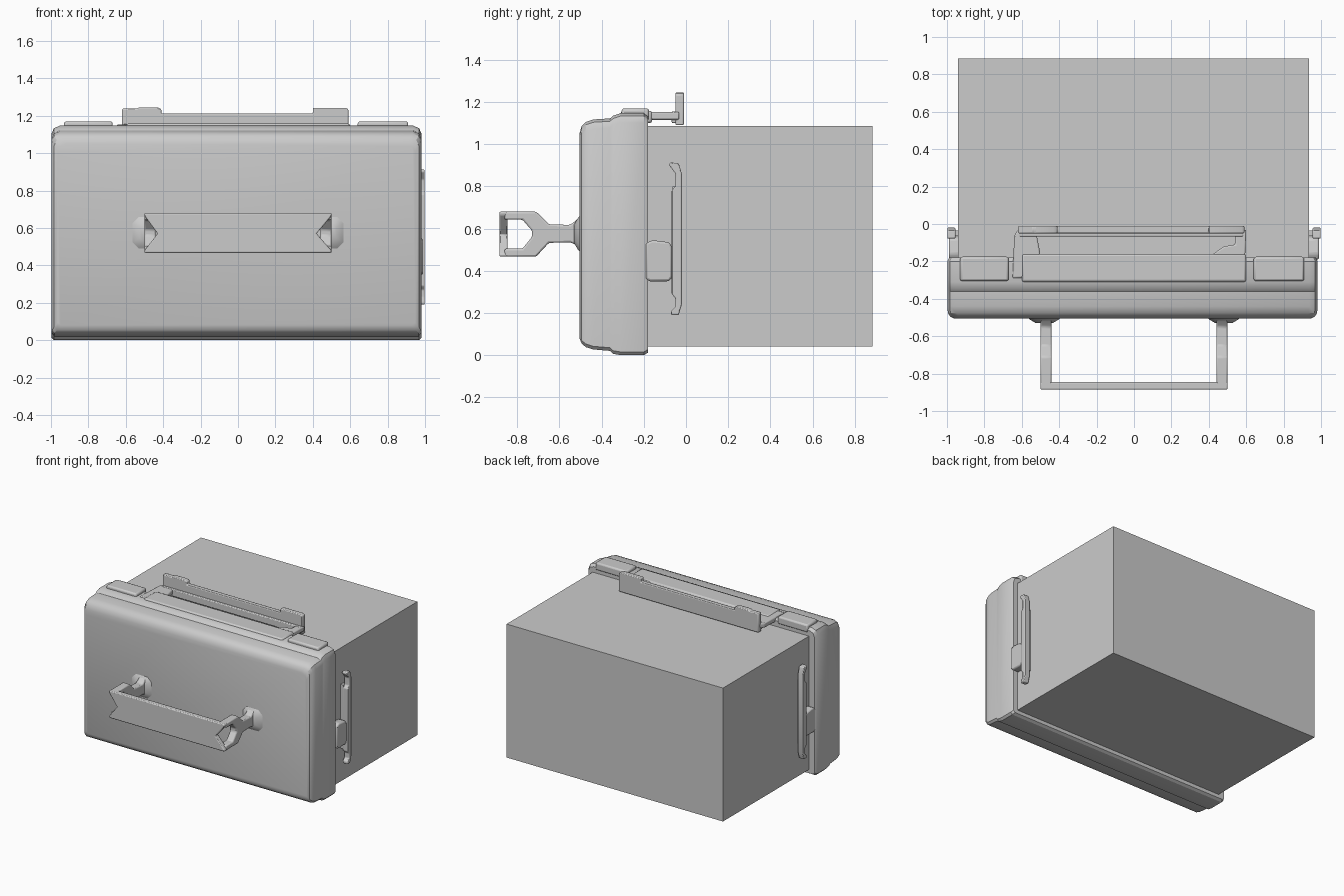
import bpy, bmesh
from mathutils import Vector


def finish(name, bm, bevel=0.0, segments=2):
    bmesh.ops.recalc_face_normals(bm, faces=bm.faces)
    me = bpy.data.meshes.new(name)
    bm.to_mesh(me)
    bm.free()
    ob = bpy.data.objects.new(name, me)
    bpy.context.collection.objects.link(ob)
    if bevel:
        mod = ob.modifiers.new("Bevel", 'BEVEL')
        mod.width, mod.segments = bevel, segments
        mod.limit_method = 'ANGLE'
    bpy.ops.object.select_all(action='DESELECT')
    ob.select_set(True)
    bpy.context.view_layer.objects.active = ob
    bpy.ops.object.shade_smooth_by_angle(angle=0.5)
    return ob


def loft(name, rings, bevel=0.0):
    """Skin a list of equal-length point rings and cap both ends."""
    bm = bmesh.new()
    rows = [[bm.verts.new(p) for p in ring] for ring in rings]
    n = len(rows[0])
    for a, b in zip(rows, rows[1:]):
        for i in range(n):
            j = (i + 1) % n
            bm.faces.new((a[i], a[j], b[j], b[i]))
    bm.faces.new(rows[0])
    bm.faces.new(rows[-1])
    return finish(name, bm, bevel)


def prism(name, pts, axis, lo, hi, bevel=0.0):
    """Extrude a 2D outline along the x, y or z axis."""
    def place(p, t):
        c = list(p)
        c.insert("xyz".index(axis), t)
        return Vector(c)
    return loft(name, [[place(p, t) for p in pts] for t in (lo, hi)], bevel)


def box(name, x, y, z, bevel=0.0):
    pts = [(x[0], y[0]), (x[1], y[0]), (x[1], y[1]), (x[0], y[1])]
    return prism(name, pts, 'z', z[0], z[1], bevel)


# Main body
box("body", (-0.94, 0.935), (-0.25, 0.885), (0.04, 1.085))


# Front lid: stepped, rounded cross-sections running front to back
def lid_ring(y, w, z0, z1, top=0.045, low=0.015):
    c = -0.008
    half = [(w - low, z0), (w, z0 + low), (w, z1 - top),
            (w - top * 0.3, z1 - top * 0.3), (w - top, z1)]
    pts = half + [(-x, z) for x, z in reversed(half)]
    return [Vector((x + c, y, z)) for x, z in pts]


loft("lid", [lid_ring(*r) for r in (
    (-0.505, 0.955, 0.08, 1.05),
    (-0.495, 0.975, 0.055, 1.085),
    (-0.475, 0.987, 0.038, 1.105),
    (-0.44, 0.99, 0.027, 1.117),
    (-0.36, 0.99, 0.02, 1.122),
    (-0.345, 0.99, 0.006, 1.135),
    (-0.31, 0.99, 0.0, 1.147),
    (-0.20, 0.99, 0.0, 1.147),
    (-0.18, 0.98, 0.012, 1.13))])

# Raised pads on top of the lid
for side, x in (("left", (-0.93, -0.67)), ("right", (0.64, 0.91))):
    box(f"lid_pad_{side}", x, (-0.305, -0.175), (1.11, 1.17), 0.012)

# Top latch: base, two arms and the upright plate with raised ends
box("latch_base", (-0.60, 0.60), (-0.31, -0.16), (1.10, 1.158), 0.012)
prism("latch_arm_left", [(-0.65, -0.29), (-0.60, -0.29), (-0.50, -0.16),
                         (-0.52, -0.06), (-0.62, -0.03), (-0.64, -0.06)],
      'z', 1.115, 1.153, 0.008)
prism("latch_arm_right", [(0.59, -0.27), (0.60, -0.03), (0.54, -0.05),
                          (0.54, -0.11), (0.48, -0.12), (0.41, -0.17)],
      'z', 1.115, 1.153, 0.008)
prism("latch_plate", [(-0.62, 1.09), (0.59, 1.09), (0.59, 1.235), (0.575, 1.243),
                      (0.40, 1.243), (0.40, 1.212), (-0.41, 1.212),
                      (-0.41, 1.235), (-0.43, 1.245), (-0.53, 1.245),
                      (-0.54, 1.238), (-0.62, 1.238)],
      'y', -0.05, -0.01, 0.006)
box("latch_plate_foot", (-0.615, 0.585), (-0.068, -0.04), (1.10, 1.155), 0.006)

# Side latches: upright strip with hooked ends, held by a bracket on the rim
strip = [(-0.07, 0.19), (-0.035, 0.19), (-0.02, 0.24), (-0.02, 0.86),
         (-0.035, 0.91), (-0.075, 0.913), (-0.08, 0.90), (-0.05, 0.86),
         (-0.05, 0.80), (-0.068, 0.78), (-0.068, 0.29), (-0.05, 0.27),
         (-0.05, 0.23), (-0.07, 0.21)]
for side, s in (("left", -1), ("right", 1)):
    prism(f"side_strip_{side}", strip, 'x', s * 0.955, s * 0.998, 0.005)
    prism(f"side_strip_post_{side}",
          [(-0.065, 0.30), (-0.035, 0.30), (-0.035, 0.80), (-0.065, 0.80)],
          'x', s * 0.92, s * 0.96)
    prism(f"side_bracket_{side}",
          [(-0.19, 0.36), (-0.17, 0.35), (-0.08, 0.35), (-0.065, 0.37),
           (-0.065, 0.51), (-0.08, 0.535), (-0.16, 0.545), (-0.19, 0.53)],
          'x', s * 0.92, s * 0.99, 0.01)

# Handle arms: open fork joined to a neck that flares into the lid
fork = [(-0.86, 0.68), (-0.71, 0.68), (-0.65, 0.62), (-0.55, 0.617),
        (-0.525, 0.635), (-0.50, 0.66), (-0.50, 0.50), (-0.525, 0.525),
        (-0.55, 0.535), (-0.65, 0.532), (-0.71, 0.467), (-0.86, 0.467),
        (-0.86, 0.505), (-0.775, 0.505), (-0.73, 0.56), (-0.73, 0.59),
        (-0.775, 0.642), (-0.86, 0.642)]
for side, s in (("left", -1), ("right", 1)):
    prism(f"handle_arm_{side}", fork, 'x', s * 0.44, s * 0.50, 0.008)
    # Low mount where the arm meets the lid
    loft(f"handle_mount_{side}", [
        [Vector((s * 0.48 + dx * r, y, 0.575 + dz * r))
         for dx, dz in ((1, 0.6), (0.6, 1), (-0.6, 1), (-1, 0.6),
                        (-1, -0.6), (-0.6, -1), (0.6, -1), (1, -0.6))]
        for y, r in ((-0.50, 0.09), (-0.512, 0.075), (-0.53, 0.045))])

# Handle grip: wide front plate with V-notched ends
prism("handle_grip", [(-0.50, 0.467), (0.50, 0.467), (0.50, 0.48), (0.42, 0.57),
                      (0.50, 0.665), (0.50, 0.68), (-0.50, 0.68),
                      (-0.50, 0.665), (-0.43, 0.57), (-0.50, 0.48)],
      'y', -0.885, -0.845, 0.008)
